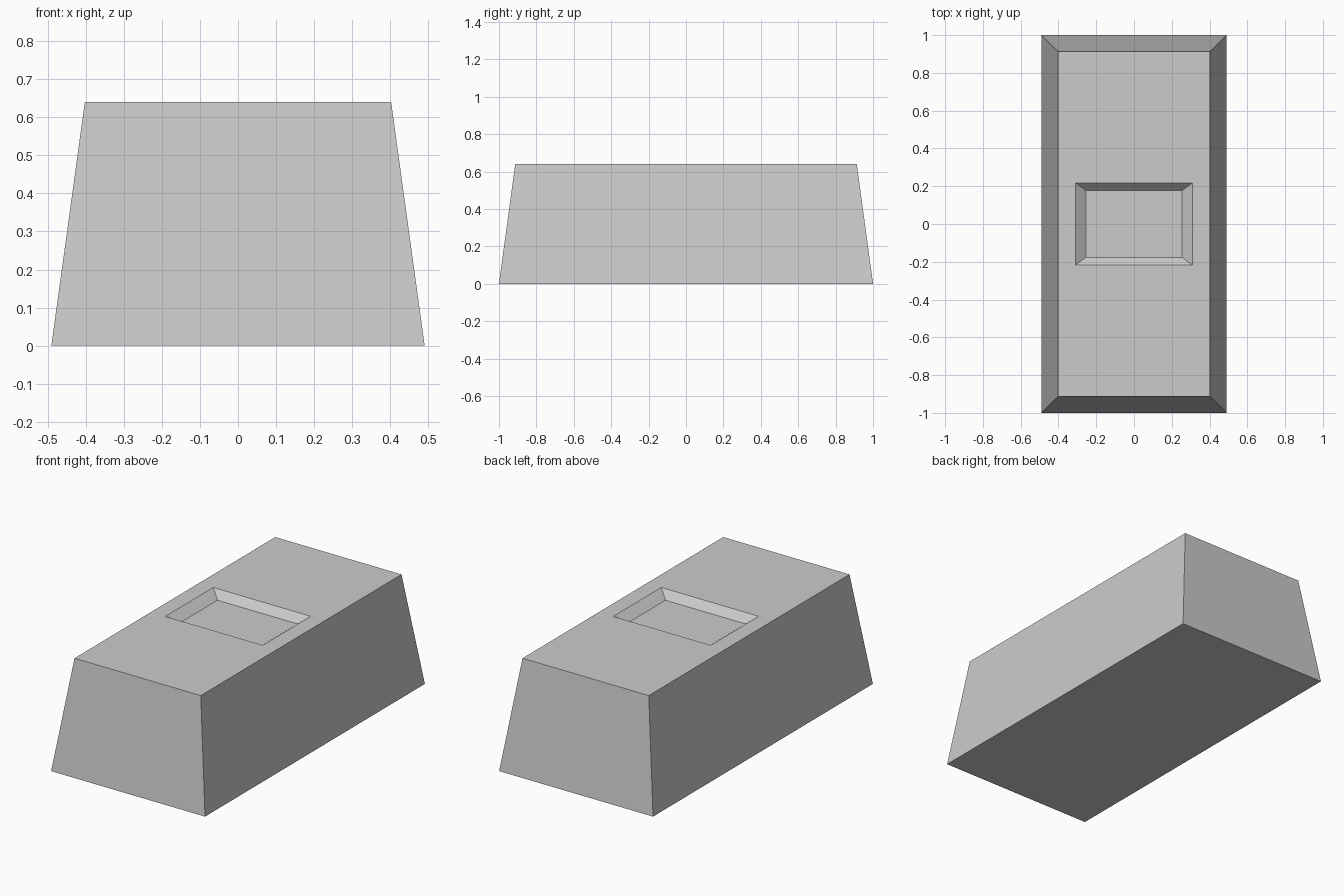
import bpy
import bmesh

# Remove the default object
cube = bpy.data.objects.get("Cube")
if cube:
    bpy.data.objects.remove(cube, do_unlink=True)

# Light grey material
colour = (0.6, 0.6, 0.6, 1.0)
grey = bpy.data.materials.new("light_grey")
grey.use_nodes = True
grey.diffuse_color = colour
grey.node_tree.nodes["Principled BSDF"].inputs["Base Color"].default_value = colour

# Rectangular sections, from the base up the sides and down into the recess:
# half width, half length, height
sections = [
    (0.49, 1.0, 0.0),
    (0.402, 0.913, 0.64),
    (0.31, 0.218, 0.64),
    (0.255, 0.177, 0.597),
]

bm = bmesh.new()
rings = [
    [bm.verts.new((sx * w, sy * l, z)) for sx, sy in ((-1, -1), (1, -1), (1, 1), (-1, 1))]
    for w, l, z in sections
]

# Tapered sides, top rim and sloping recess walls
for lower, upper in zip(rings, rings[1:]):
    for i in range(4):
        j = (i + 1) % 4
        bm.faces.new((lower[i], lower[j], upper[j], upper[i]))

# Underside and recess floor
bm.faces.new(rings[0][::-1])
bm.faces.new(rings[-1])
bmesh.ops.recalc_face_normals(bm, faces=bm.faces[:])

mesh = bpy.data.meshes.new("tapered_block")
bm.to_mesh(mesh)
bm.free()
mesh.materials.append(grey)
block = bpy.data.objects.new("tapered_block", mesh)
bpy.context.collection.objects.link(block)
